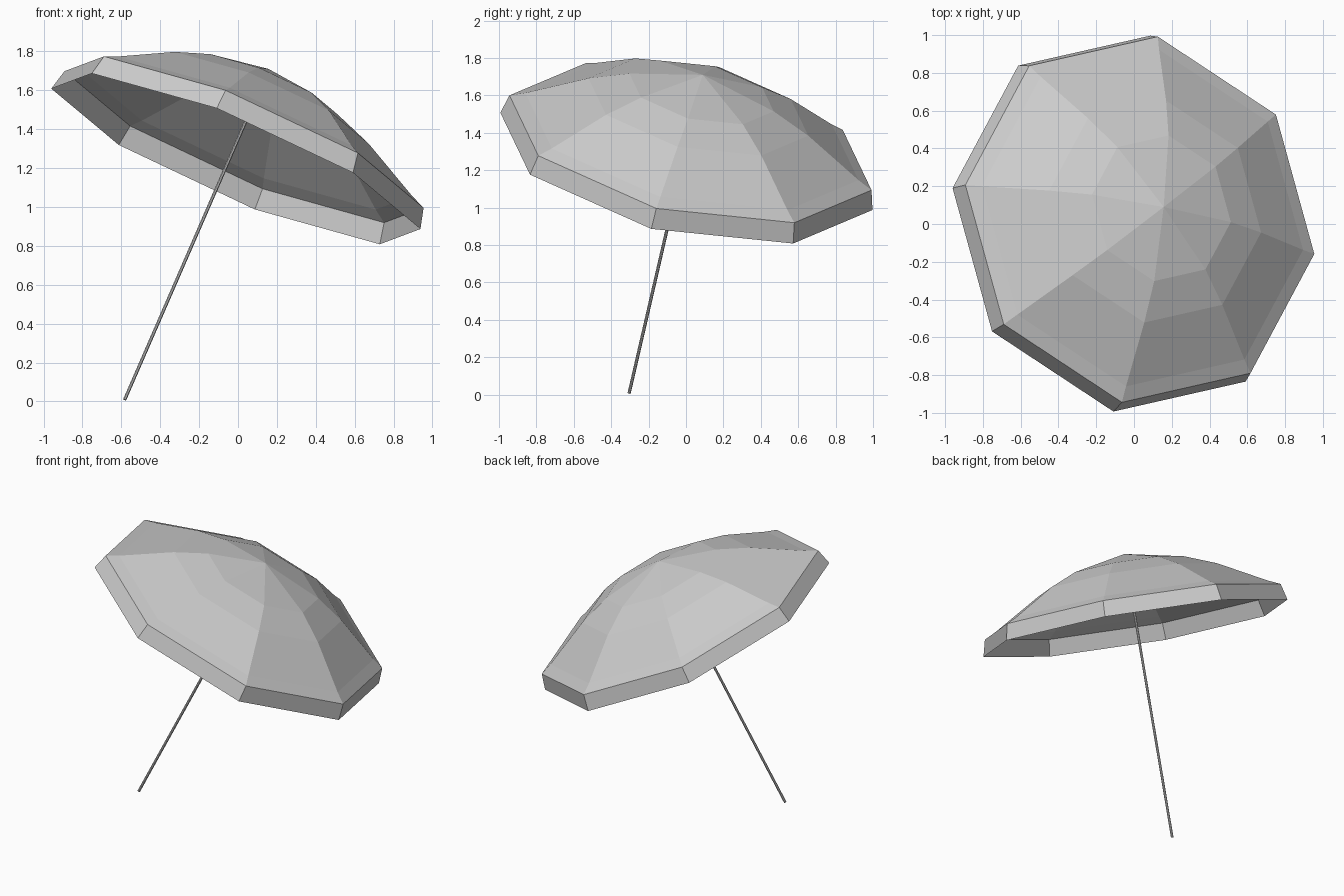
import bpy
import bmesh
from math import cos, sin, pi
from mathutils import Vector, Matrix

old = bpy.data.objects.get("Cube")
if old:
    bpy.data.objects.remove(old, do_unlink=True)

SIDES = 8
AXIS = Vector((0.424, 0.22, 1)).normalized()
RIM_CENTRE = Vector((0.031, 0.024, 1.347))
POLE_BASE = Vector((-0.585, -0.305, 0.004))
APEX = Vector((0.157, 0.09, 1.71))

grey = bpy.data.materials.new("plain grey")
grey.use_nodes = True
colour = (0.6, 0.6, 0.6, 1)
grey.diffuse_color = colour
grey.node_tree.nodes["Principled BSDF"].inputs["Base Color"].default_value = colour


def add_object(name, bm):
    mesh = bpy.data.meshes.new(name)
    bm.to_mesh(mesh)
    bm.free()
    mesh.materials.append(grey)
    obj = bpy.data.objects.new(name, mesh)
    bpy.context.collection.objects.link(obj)
    return obj


# Tilted frame shared by all canopy rings; the first rib points to the low side
rib = Vector((0.712, 0.55, -0.438))
rib = (rib - AXIS * rib.dot(AXIS)).normalized()
side = AXIS.cross(rib)


def ring(bm, radius, height):
    return [bm.verts.new(RIM_CENTRE + AXIS * height
                         + rib * radius * cos(2 * pi * i / SIDES)
                         + side * radius * sin(2 * pi * i / SIDES))
            for i in range(SIDES)]


# Faceted canopy: apex fan, dome bands, shallow brim and hanging valance
bm = bmesh.new()
apex = bm.verts.new(APEX)
profile = [(0.40, 0.298), (0.61, 0.212), (0.925, 0.037), (1.005, 0), (1.033, -0.11)]
rings = [ring(bm, r, h) for r, h in profile]
for i in range(SIDES):
    j = (i + 1) % SIDES
    bm.faces.new((apex, rings[0][i], rings[0][j]))
    for upper, lower in zip(rings, rings[1:]):
        bm.faces.new((upper[i], lower[i], lower[j], upper[j]))
add_object("canopy", bm)

# Slim tilted pole from the ground to the apex
bm = bmesh.new()
span = APEX - POLE_BASE
bmesh.ops.create_cone(bm, cap_ends=True, segments=8, radius1=0.009, radius2=0.009,
                      depth=span.length - 0.01)
turn = span.to_track_quat("Z", "Y").to_matrix().to_4x4()
bmesh.ops.transform(bm, verts=bm.verts,
                    matrix=Matrix.Translation((POLE_BASE + APEX) / 2) @ turn)
add_object("pole", bm)
